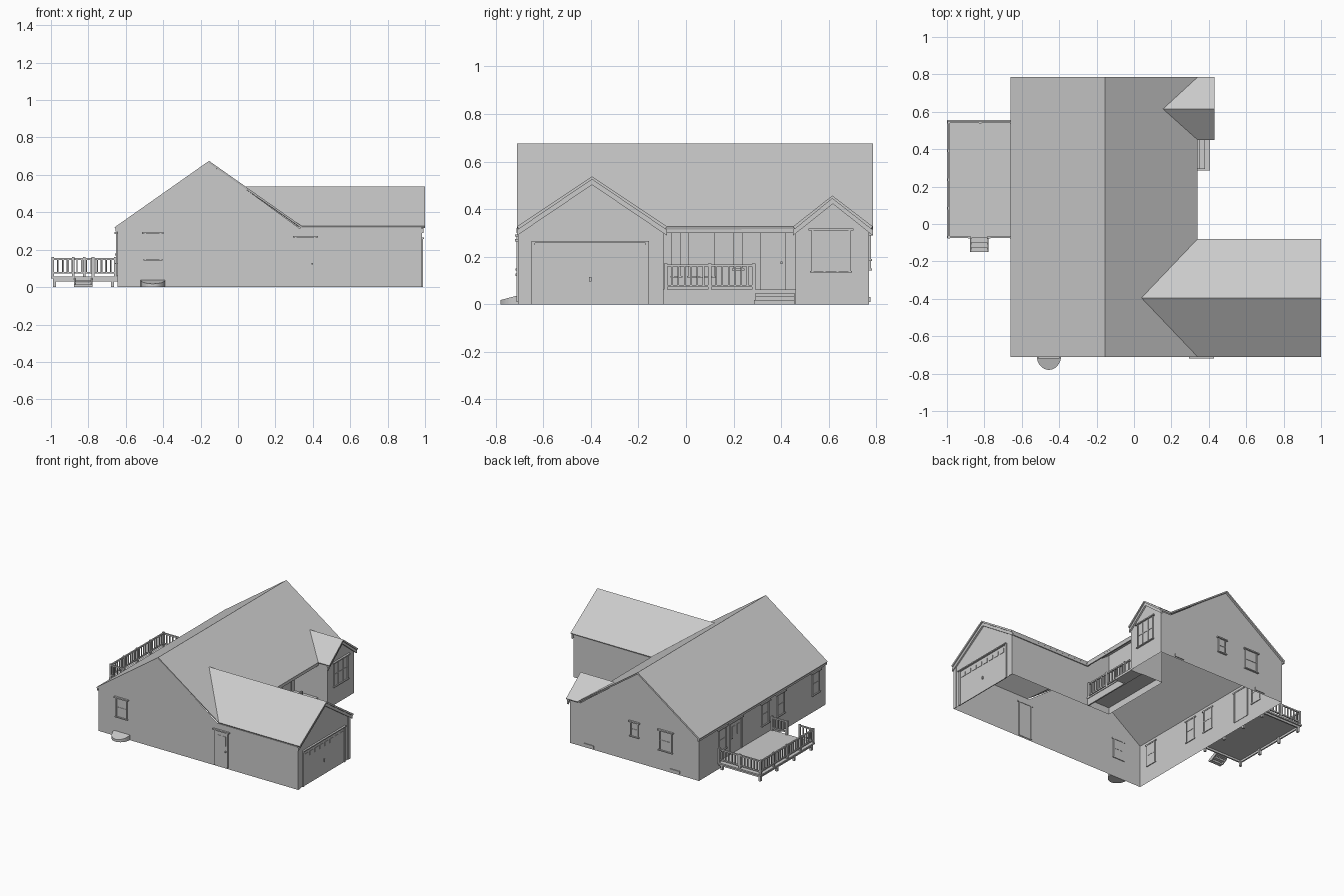
import bpy, bmesh, math
from mathutils import Vector

cube = bpy.data.objects.get("Cube")
if cube:
    bpy.data.objects.remove(cube)

grey = bpy.data.materials.new("plain_grey")
grey.use_nodes = True
COLOUR = (0.6, 0.6, 0.6, 1)
grey.diffuse_color = COLOUR
grey.node_tree.nodes["Principled BSDF"].inputs["Base Color"].default_value = COLOUR


def finish(name, bm):
    mesh = bpy.data.meshes.new(name)
    bm.to_mesh(mesh)
    bm.free()
    mesh.materials.append(grey)
    ob = bpy.data.objects.new(name, mesh)
    bpy.context.collection.objects.link(ob)
    return ob


def sheets(name, polys):
    bm = bmesh.new()
    for poly in polys:
        bm.faces.new([bm.verts.new(p) for p in poly])
    bmesh.ops.remove_doubles(bm, verts=bm.verts, dist=0.0005)
    return finish(name, bm)


def prism(bm, points, push):
    face = bm.faces.new([bm.verts.new(p) for p in points])
    new = bmesh.ops.extrude_face_region(bm, geom=[face], use_keep_orig=True)["geom"]
    moved = [v for v in new if isinstance(v, bmesh.types.BMVert)]
    bmesh.ops.translate(bm, verts=moved, vec=Vector(push))


def boxes(name, parts):
    bm = bmesh.new()
    for x0, x1, y0, y1, z0, z1 in parts:
        prism(bm, [(x0, y0, z0), (x1, y0, z0), (x1, y1, z0), (x0, y1, z0)], (0, 0, z1 - z0))
    bmesh.ops.recalc_face_normals(bm, faces=bm.faces)
    return finish(name, bm)


# Roof planes
RIDGE, GAR, WING = -0.155, -0.395, 0.615
FRONT, BACK = -0.71, 0.785


def main_z(x):
    return 0.675 - 0.703 * abs(x - RIDGE)


def on_main(x, y):
    return (x, y, main_z(x))


EAVE = main_z(0.34)


def cross_slopes(end, ridge_y, valley_x, sides):
    top = main_z(valley_x)
    return [[(end, y, EAVE), (end, ridge_y, top), (valley_x, ridge_y, top), (0.34, y, EAVE)]
            for y in sides]


slopes = [[on_main(-0.66, FRONT), on_main(RIDGE, FRONT), on_main(RIDGE, BACK), on_main(-0.66, BACK)],
          [on_main(*p) for p in [(RIDGE, FRONT), (0.34, FRONT), (0.04, GAR), (0.34, -0.08),
                                 (0.34, 0.45), (0.155, WING), (0.34, BACK), (RIDGE, BACK)]]]
slopes += cross_slopes(1.0, GAR, 0.04, (FRONT, -0.08))
slopes += cross_slopes(0.43, WING, 0.155, (0.45, BACK))
roof = sheets("roof", slopes)
bm = bmesh.new()
bm.from_mesh(roof.data)
for f in bm.faces:
    f.normal_update()
    if f.normal.z < 0:
        f.normal_flip()
bm.to_mesh(roof.data)
bm.free()
thick = roof.modifiers.new("thickness", 'SOLIDIFY')
thick.thickness, thick.offset = 0.013, -1

# Walls, open underneath
L, R, PORCH, GX, WX = -0.645, 0.325, 0.14, 0.98, 0.41
WF, WB, GB, WS = -0.705, 0.77, -0.095, 0.46
LOW = EAVE - 0.01


def under(x):
    return main_z(x) - 0.008


def long_wall(y, end):
    return [(L, y, 0), (end, y, 0), (end, y, LOW), (R, y, LOW), (RIDGE, y, under(RIDGE)), (L, y, under(L))]


def porch_side(y, end):
    return [(PORCH, y, 0), (end, y, 0), (end, y, LOW), (R, y, under(R)), (PORCH, y, under(PORCH))]


def gable(x, y0, y1, top):
    return [(x, y0, 0), (x, y1, 0), (x, y1, LOW), (x, (y0 + y1) / 2, top), (x, y0, LOW)]


sheets("walls", [
    long_wall(WF, GX), long_wall(WB, WX),
    [(L, WF, 0), (L, WB, 0), (L, WB, under(L)), (L, WF, under(L))],
    [(PORCH, GB, 0), (PORCH, WS, 0), (PORCH, WS, under(PORCH)), (PORCH, GB, under(PORCH))],
    porch_side(GB, GX), porch_side(WS, WX),
    gable(GX, WF, GB, 0.528), gable(WX, WS, WB, 0.447)])

# Gable boards under the roof edges
bm = bmesh.new()
for x, y0, y1, top in ((GX, FRONT, -0.08, 0.527), (WX, 0.45, BACK, 0.447)):
    mid, base = (y0 + y1) / 2, EAVE - 0.013
    for y in (y0, y1):
        prism(bm, [(x, y, base), (x, mid, top), (x, mid, top - 0.025), (x, y, base - 0.025)], (0.012, 0, 0))
bmesh.ops.recalc_face_normals(bm, faces=bm.faces)
finish("gable_boards", bm)
boxes("eave_boards", [(-0.655, L, FRONT, BACK, 0.298, 0.318), (0.335, GX, -0.712, WF, 0.3, 0.32),
                      (0.335, GX, GB, -0.088, 0.3, 0.32), (0.325, 0.335, GB, WS, 0.3, 0.325)])
boxes("corner_boards", [(GX, 0.985, WF, -0.68, 0, LOW), (GX, 0.985, -0.12, GB, 0, LOW)])


# Openings: a wall is given by its axis, its position and its outward sign
def fit(axis, wall, sign, a0, a1, d0, d1, z0, z1):
    e0, e1 = sorted((wall + sign * d0, wall + sign * d1))
    return (e0, e1, a0, a1, z0, z1) if axis == "x" else (a0, a1, e0, e1, z0, z1)


def opening(name, axis, wall, sign, mid, width, z0, z1, door=False, columns=1, head=0.012):
    a0, a1, t = mid - width / 2, mid + width / 2, 0.009
    spec = [(a0, a1, -0.003, 0.003, z0, z1), (a0, a0 + t, -0.006, 0.008, z0, z1),
            (a1 - t, a1, -0.006, 0.008, z0, z1), (a0 - head, a1 + head, -0.006, 0.014, z1, z1 + 0.009)]
    if door:
        spec.append((a1 - 0.022, a1 - 0.015, 0, 0.012, z0 + 0.11, z0 + 0.12))
        spec += [(mid + s * width / 5 - 0.015, mid + s * width / 5 + 0.015, 0, 0.006, z1 - 0.1, z1 - 0.03)
                 for s in (-1, 1)]
    else:
        spec.append((a0 - 0.006, a1 + 0.006, -0.006, 0.012, z0 - 0.007, z0))
        spec.append((a0, a1, -0.005, 0.006, (z0 + z1) / 2 - 0.003, (z0 + z1) / 2 + 0.003))
        for i in range(1, columns):
            c = a0 + width * i / columns
            spec.append((c - 0.004, c + 0.004, -0.005, 0.006, z0, z1))
    boxes(name, [fit(axis, wall, sign, *s) for s in spec])


opening("front_window", "y", WF, -1, -0.455, 0.09, 0.15, 0.285)
opening("front_door", "y", WF, -1, 0.36, 0.11, 0.01, 0.265, door=True)
opening("back_large_window", "y", WB, 1, -0.375, 0.105, 0.15, 0.29)
opening("back_small_window", "y", WB, 1, -0.12, 0.065, 0.19, 0.29)
for i, y in enumerate((-0.59, -0.18, 0.0, 0.5)):
    opening(f"side_window_{i + 1}", "x", L, -1, y, 0.085, 0.13, 0.285)
opening("deck_door", "x", L, -1, 0.345, 0.14, 0.06, 0.285, door=True)
opening("wing_window", "x", WX, 1, 0.61, 0.165, 0.14, 0.31, columns=3)
opening("porch_door", "x", PORCH, 1, 0.365, 0.11, 0.06, 0.31, door=True)
opening("porch_small_window", "x", PORCH, 1, 0.22, 0.04, 0.15, 0.31, head=0.004)
opening("porch_large_window", "x", PORCH, 1, 0.065, 0.11, 0.12, 0.31, columns=2)
opening("porch_end_window", "x", PORCH, 1, -0.04, 0.04, 0.12, 0.31, head=0.004)
boxes("basement_windows", [(x - 0.04, x + 0.04, WB, WB + 0.006, 0.01, 0.03) for x in (-0.45, 0.25)])

# Garage door with a row of small lights
door = [(-0.635, -0.17, -0.003, 0.003, 0, 0.25), (-0.65, -0.635, -0.003, 0.008, 0, 0.258),
        (-0.17, -0.155, -0.003, 0.008, 0, 0.258), (-0.65, -0.155, -0.004, 0.014, 0.258, 0.266),
        (-0.407, -0.397, 0, 0.01, 0.095, 0.115)]
for i in range(8):
    y = -0.625 + i * 0.0575
    door.append((y, y + 0.042, 0, 0.006, 0.205, 0.235))
boxes("garage_door", [fit("x", GX, 1, *s) for s in door])


# Railings: posts, two rails and balusters between two points
def railing(name, p, q, z0, z1, posts=2, foot=None):
    p, q = Vector(p), Vector(q)

    def bar(c, h, low, high):
        return (c.x - h, c.x + h, c.y - h, c.y + h, low, high)

    def beam(low, high):
        return (min(p.x, q.x) - 0.005, max(p.x, q.x) + 0.005,
                min(p.y, q.y) - 0.005, max(p.y, q.y) + 0.005, low, high)

    parts = [beam(z0, z0 + 0.009), beam(z1 - 0.01, z1)]
    for i in range(posts):
        parts.append(bar(p.lerp(q, i / (posts - 1)), 0.007, z0 if foot is None else foot, z1 + 0.004))
    count = max(2, round((q - p).length / 0.026))
    parts += [bar(p.lerp(q, i / count), 0.0035, z0, z1) for i in range(1, count)]
    boxes(name, parts)


def steps(name, count, top, build):
    boxes(name, [build(i) + (top * (count - i) / (count + 1) - 0.012, top * (count - i) / (count + 1))
                 for i in range(count)])


# Deck
DX, DF, DB = -0.99, -0.07, 0.545
boxes("deck_floor", [(-1.0, L, -0.075, 0.555, 0.045, 0.056), (DX, L, DF, -0.06, 0.03, 0.045),
                     (DX, L, 0.535, DB, 0.03, 0.045), (DX, -0.98, DF, DB, 0.03, 0.045)])
boxes("deck_legs", [(x - 0.008, x + 0.008, y - 0.008, y + 0.008, 0, 0.045)
                    for x in (-0.98, -0.67) for y in (-0.06, 0.14, 0.34, 0.535)])
railing("deck_outer_railing", (DX, DF), (DX, DB), 0.072, 0.156, 5, 0.05)
railing("deck_back_railing", (DX, DB), (-0.655, DB), 0.072, 0.156, 3, 0.05)
railing("deck_front_railing_outer", (DX, DF), (-0.88, DF), 0.072, 0.156, 2, 0.05)
railing("deck_front_railing_inner", (-0.775, DF), (-0.655, DF), 0.072, 0.156, 2, 0.05)
steps("deck_steps", 3, 0.052, lambda i: (-0.87, -0.785, -0.1 - 0.025 * i, -0.075 - 0.025 * i))
bm = bmesh.new()
for x in (-0.877, -0.785):
    prism(bm, [(x, -0.075, 0.05), (x, -0.15, 0.014), (x, -0.15, 0), (x, -0.115, 0), (x, -0.075, 0.025)], (0.007, 0, 0))
bmesh.ops.recalc_face_normals(bm, faces=bm.faces)
finish("deck_step_sides", bm)

# Porch
boxes("porch_floor", [(PORCH, 0.33, GB, WS, 0.05, 0.062), (0.315, R, GB, WS, 0, 0.05)])
railing("porch_railing", (0.32, -0.085), (0.32, 0.285), 0.072, 0.168, 3, 0.06)
boxes("porch_steps", [(0.325 + 0.027 * i, 0.352 + 0.027 * i, 0.293, 0.455, 0, 0.047 - 0.015 * i)
                      for i in range(3)])
boxes("porch_step_side", [(0.33, 0.405, 0.285, 0.293, 0, 0.018)])

# Half-round well cover with a sloping top
bm = bmesh.new()
ring = [(-0.455 + 0.065 * math.cos(a), WF - 0.075 * math.sin(a))
        for a in [math.pi * i / 16 for i in range(17)]]
prism(bm, [(x, y, 0) for x, y in ring], (0, 0, 0.02))
for v in bm.verts:
    if v.co.z > 0.01:
        v.co.z = 0.038 + (v.co.y - WF) * 0.27
bmesh.ops.recalc_face_normals(bm, faces=bm.faces)
finish("well_cover", bm)
